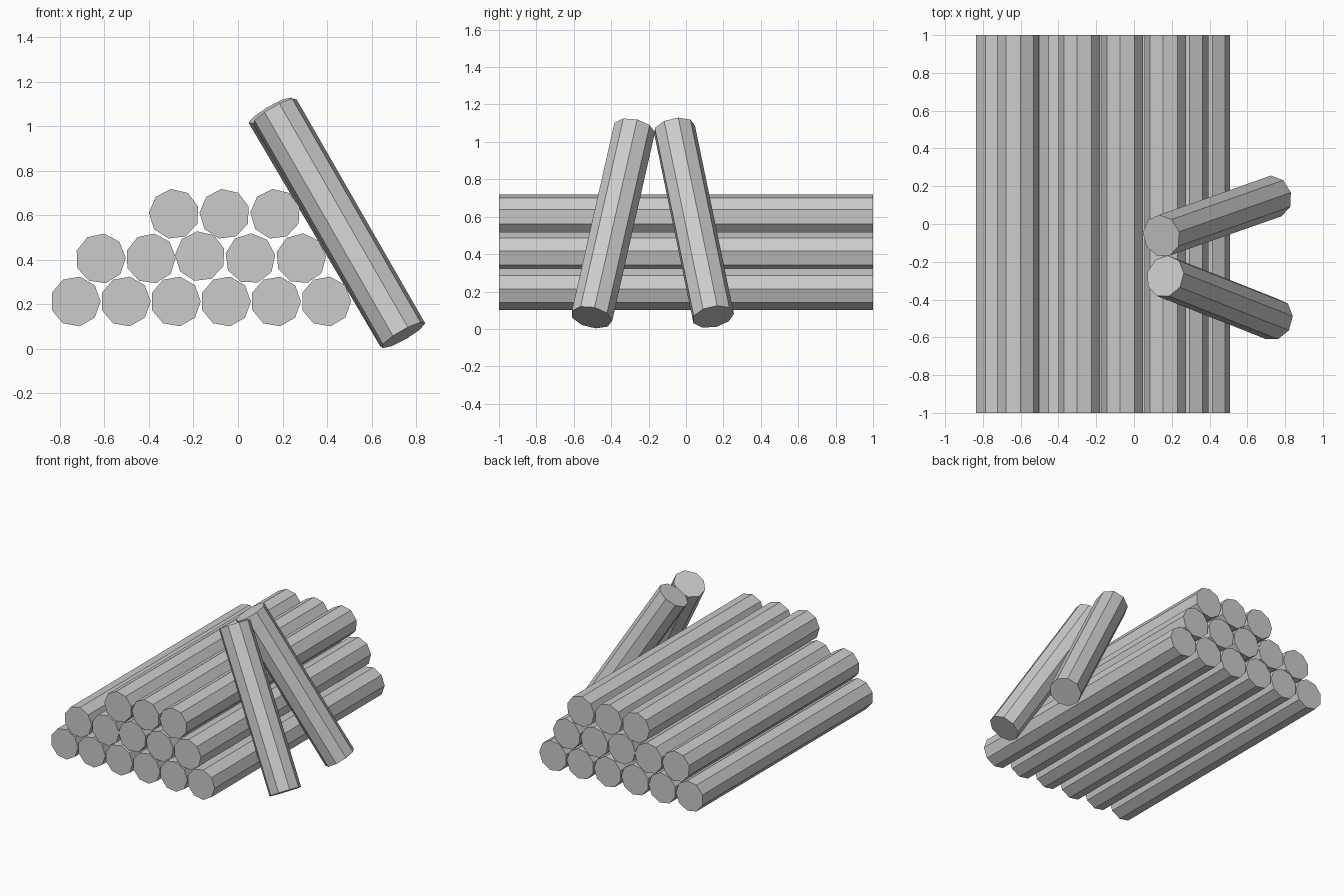
import bpy
from math import radians
from mathutils import Vector, Matrix

if "Cube" in bpy.data.objects:
    bpy.data.objects.remove(bpy.data.objects["Cube"])

RADIUS, SIDES = 0.113, 9


def log(name, start, end, phase):
    """Nine-sided flat-shaded log between two points, turned by phase degrees."""
    start, end = Vector(start), Vector(end)
    axis = end - start
    bpy.ops.mesh.primitive_cylinder_add(vertices=SIDES, radius=RADIUS, depth=axis.length)
    ob = bpy.context.object
    ob.name = name
    z = axis.normalized()
    # local x points along world x as closely as the axis allows
    x = (Vector((1, 0, 0)) - z * z.x).normalized()
    y = z.cross(x)
    basis = Matrix((x, y, z)).transposed()
    # primitive's first vertex sits on local +y
    turn = Matrix.Rotation(radians(phase - 90), 3, 'Z')
    ob.matrix_world = Matrix.Translation((start + end) / 2) @ (basis @ turn).to_4x4()
    return ob


# Stacked rows: height, and (x, roll angle) of each log
rows = {
    "bottom_log": (0.213, [(-0.73 + 0.225 * i, 80) for i in range(6)]),
    "middle_log": (0.406, [(-0.617, 82), (-0.392, 82), (-0.17, 97), (0.055, 88), (0.283, 85)]),
    "top_log": (0.606, [(-0.287, 97), (-0.06, 97), (0.168, 97)]),
}
for name, (height, logs) in rows.items():
    for i, (x, roll) in enumerate(logs):
        z = height + (0.01 if name == "middle_log" and i == 2 else 0)
        log(f"{name}_{i + 1}", (x, 1, z), (x, -1, z), roll)

# Two logs leaning against the stack, spread apart at the ground
log("leaning_log_back", (0.737, 0.145, 0.065), (0.145, -0.063, 1.07), 97)
log("leaning_log_front", (0.742, -0.505, 0.062), (0.165, -0.277, 1.067), 82)
